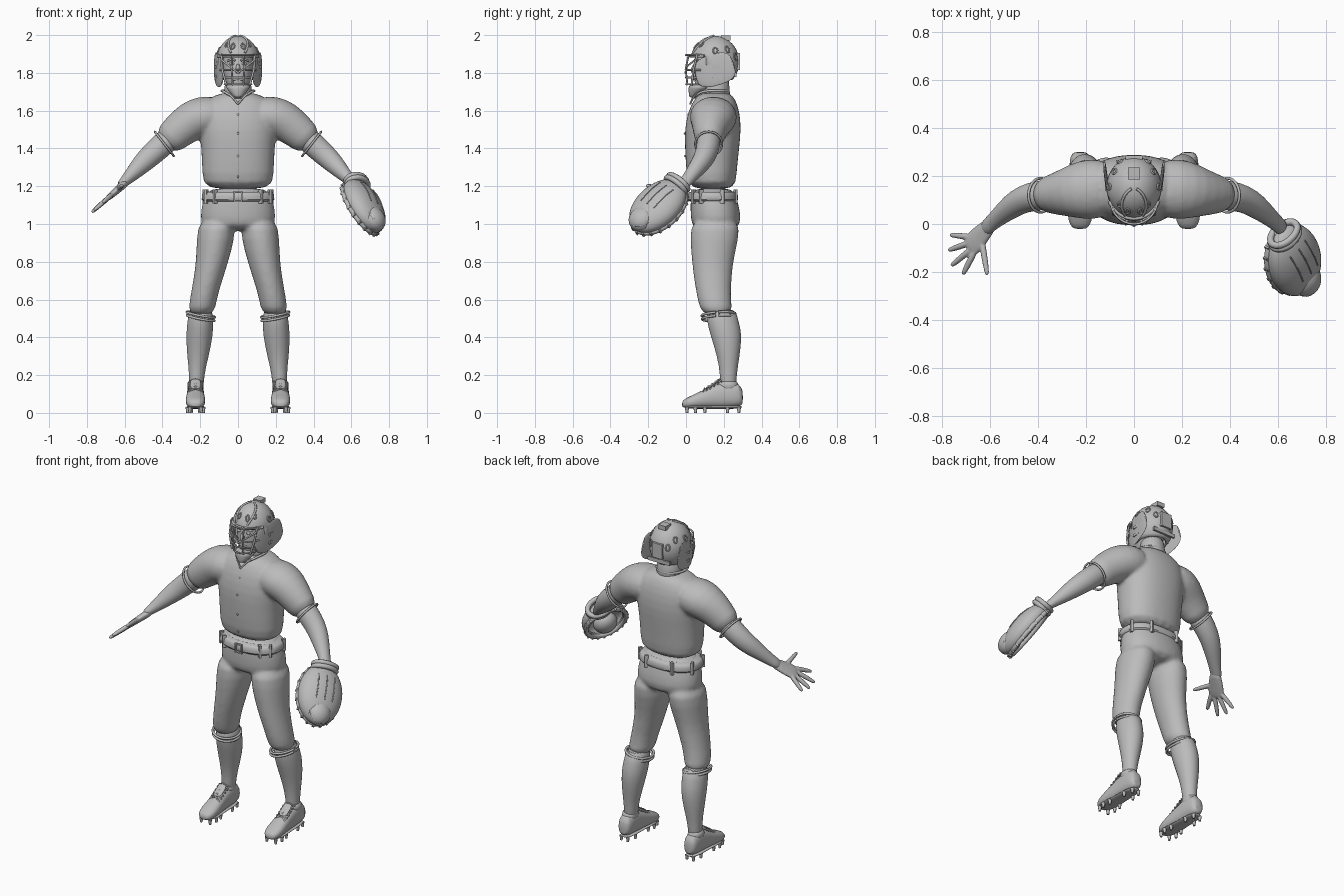
import bpy, bmesh
from math import sin, cos, pi, copysign
from mathutils import Vector, Matrix

cube = bpy.data.objects.get("Cube")
if cube:
    bpy.data.objects.remove(cube)

grey = bpy.data.materials.new("plain_grey")
grey.use_nodes = True
tone = (.5, .5, .5, 1)
grey.diffuse_color = tone
grey.node_tree.nodes["Principled BSDF"].inputs["Base Color"].default_value = tone
made = []


def finish(name, bm, subsurf=0, thick=0):
    bmesh.ops.recalc_face_normals(bm, faces=bm.faces)
    mesh = bpy.data.meshes.new(name)
    bm.to_mesh(mesh)
    bm.free()
    ob = bpy.data.objects.new(name, mesh)
    bpy.context.collection.objects.link(ob)
    mesh.materials.append(grey)
    if thick:
        ob.modifiers.new("thickness", "SOLIDIFY").thickness = thick
    if subsurf:
        ob.modifiers.new("subsurf", "SUBSURF").levels = subsurf
        ob.modifiers["subsurf"].render_levels = subsurf
    made.append(ob)
    return ob


def add_loft(bm, rings, axis=None, hint=(0, 1, 0), power=2, n=20):
    """Rings are (x, y, z, radius along hint, radius across)."""
    mids = [Vector(r[:3]) for r in rings]
    loops = []
    for i, r in enumerate(rings):
        t = Vector(axis) if axis else mids[min(i + 1, len(mids) - 1)] - mids[max(i - 1, 0)]
        t.normalize()
        a = Vector(hint)
        a = (a - t * a.dot(t)).normalized()
        b = t.cross(a)
        loop = []
        for k in range(n):
            c, s = cos(2 * pi * k / n), sin(2 * pi * k / n)
            c, s = (copysign(abs(v) ** (2 / power), v) for v in (c, s))
            loop.append(bm.verts.new(mids[i] + a * c * r[3] + b * s * r[4]))
        loops.append(loop)
    for low, high in zip(loops, loops[1:]):
        for k in range(n):
            bm.faces.new((low[k], low[k - 1], high[k - 1], high[k]))
    bm.faces.new(loops[0])
    bm.faces.new(loops[-1])


def loft(name, rings, subsurf=1, **kw):
    bm = bmesh.new()
    add_loft(bm, rings, **kw)
    return finish(name, bm, subsurf)


def fuse(ob, smooth=6):
    m = ob.modifiers.new("fuse", "REMESH")
    m.mode, m.voxel_size, m.use_smooth_shade = "VOXEL", .01, True
    m = ob.modifiers.new("soften", "SMOOTH")
    m.iterations = smooth


def tube(name, pts, r, closed=False):
    cu = bpy.data.curves.new(name, "CURVE")
    cu.dimensions, cu.bevel_depth, cu.bevel_resolution = "3D", r, 2
    cu.use_fill_caps = True
    sp = cu.splines.new("POLY")
    sp.points.add(len(pts) - 1)
    for p, q in zip(sp.points, pts):
        p.co = (*q, 1)
    sp.use_cyclic_u = closed
    ob = bpy.data.objects.new(name, cu)
    mesh = bpy.data.meshes.new_from_object(ob)
    bpy.data.objects.remove(ob)
    bm = bmesh.new()
    bm.from_mesh(mesh)
    return finish(name, bm)


def ball(name, at, size, rot=None, cuts=(), drop=None, thick=0):
    bm = bmesh.new()
    bmesh.ops.create_uvsphere(bm, u_segments=32, v_segments=20, radius=1)
    for co, no in cuts:
        bmesh.ops.bisect_plane(bm, geom=bm.verts[:] + bm.edges[:] + bm.faces[:], plane_co=co, plane_no=no)
    if drop:
        gone = [f for f in bm.faces if drop(f.calc_center_median())]
        bmesh.ops.delete(bm, geom=gone, context="FACES")
    m = Matrix.Translation(at) @ (rot or Matrix()) @ Matrix.Diagonal((*size, 1))
    bm.transform(m)
    return finish(name, bm, 0, thick)


def box(name, at, size, rot=None):
    bm = bmesh.new()
    bmesh.ops.create_cube(bm, size=1)
    bm.transform(Matrix.Translation(at) @ (rot or Matrix()) @ Matrix.Diagonal((*size, 1)))
    return finish(name, bm)


def oval(at, a, b, n=40):
    at, a, b = Vector(at), Vector(a), Vector(b)
    return [at + a * cos(2 * pi * k / n) + b * sin(2 * pi * k / n) for k in range(n)]


up = (0, 0, 1)
# Shirt: trunk and both sleeves fused
bm = bmesh.new()
add_loft(bm, [(0, .142, 1.175, .122, .182), (0, .134, 1.26, .134, .192), (0, .138, 1.4, .145, .195),
              (0, .142, 1.5, .152, .21), (0, .148, 1.6, .138, .21), (0, .152, 1.66, .11, .17),
              (0, .155, 1.7, .08, .085)], axis=up, power=2.3)
for s in (1, -1):
    add_loft(bm, [(s * .08, .15, 1.58, .12, .1), (s * .19, .145, 1.57, .13, .112), (s * .25, .138, 1.545, .115, .108),
                  (s * .32, .125, 1.49, .088, .094), (s * .395, .12, 1.42, .072, .083)])
fuse(finish("shirt", bm, 1))
# Collar, placket and buttons
tube("collar", [(x, .135 - .09 * cos(a), 1.705 - .035 * max(0, cos(a)) ** 3)
                for a, x in ((2 * pi * k / 32, .085 * sin(2 * pi * k / 32)) for k in range(32))], .007, True)
for s in (1, -1):
    tube("collar_v", [(s * .05, .055, 1.69), (s * .025, .035, 1.665), (0, .022, 1.635)], .005)
for z, y in ((1.58, .012), (1.48, -.008), (1.36, -.006), (1.25, .001)):
    ball("button", (0, y, z), (.006, .004, .006))

# Trousers: pelvis and thighs fused
bm = bmesh.new()
add_loft(bm, [(0, .142, 1.2, .115, .172), (0, .148, 1.12, .126, .188), (0, .16, 1.03, .138, .208),
              (0, .155, .96, .12, .18)], axis=up, power=2.2)
for s in (1, -1):
    add_loft(bm, [(s * .11, .158, 1.04, .135, .098), (s * .118, .15, .92, .13, .102), (s * .137, .14, .8, .11, .086),
                  (s * .16, .142, .7, .1, .078), (s * .185, .148, .6, .088, .071),
                  (s * .196, .168, .51, .088, .074)], axis=up)
fuse(finish("trousers", bm, 1), 8)

# Belt with loops and buckle
loft("belt", [(0, .143, z, .128 + d, .187 + d) for z, d in ((1.115, 0), (1.125, .008), (1.165, .003), (1.175, -.005))],
     axis=up, power=2.3, n=40)
for s in (1, -1):
    for k in (.22, .34, .62, .85):
        a = k * pi
        rot = Matrix.Rotation(-s * a, 4, "Z")
        box("belt_loop", (s * .192 * sin(a), .143 - .134 * cos(a), 1.145), (.022, .014, .075), rot)
    box("buckle_side", (s * .02, .006, 1.145), (.008, .012, .052))
for z in (1.12, 1.17):
    box("buckle_bar", (0, .006, z), (.048, .012, .008))

for s in (1, -1):
    # Lower legs
    loft("sock", [(s * .195, .185, .56, .08, .066), (s * .2, .195, .48, .084, .068), (s * .203, .212, .42, .086, .073),
                  (s * .212, .225, .3, .06, .058), (s * .219, .224, .2, .042, .038), (s * .222, .224, .09, .045, .04)],
         axis=up)
    for drop, grow in ((0, 0), (.018, -.002)):
        tube("trouser_cuff", oval((s * .197, .172, .52 - drop), (s * (.074 + grow), 0, .014), (0, .088 + grow, .006)), .007)
    # Shoes
    x = s * .225
    loft("shoe", [(x, .302, .08, .035, .025), (x, .285, .094, .06, .042), (x, .23, .1, .072, .046),
                  (x, .17, .092, .066, .045), (x, .1, .076, .05, .05), (x, .03, .058, .034, .054),
                  (x, -.005, .051, .025, .042), (x, -.022, .045, .014, .024)], axis=(0, -1, 0), hint=up, power=2.4)
    loft("shoe_collar", [(x, .225, .11, .06, .044), (x, .222, .15, .055, .044), (x, .224, .172, .05, .042)], axis=up)
    loft("shoe_tongue", [(x, .1, .125, .006, .025), (x, .15, .152, .007, .028), (x, .178, .182, .007, .026)], hint=up)
    loft("sole", [(x, .3, .031, .008, .025), (x, .24, .031, .01, .045), (x, .15, .031, .01, .04),
                  (x, .04, .031, .01, .056), (x, -.018, .034, .008, .026)], axis=(0, -1, 0), hint=up)
    for k in range(5):
        y = .09 + .02 * k
        z = .122 + .012 * k
        for e in (1, -1):
            tube("lace", [(x - e * .036, y, z - .012), (x, y + .008, z + .008), (x + e * .036, y + .018, z - .006)], .004)
    for y, w in ((.28, .022), (.22, .032), (.1, .036), (.05, .042), (.005, .03)):
        for e in (1, -1):
            loft("cleat", [(x + e * w, y, .03, .011, .011), (x + e * w, y, 0, .007, .007)], 0, n=8)
    # Bare arms
    loft("arm", [(s * .33, .125, 1.48, .062, .062), (s * .395, .12, 1.425, .064, .066), (s * .46, .106, 1.365, .058, .061),
                 (s * .51, .075, 1.318, .052, .054), (s * .565, .03, 1.26, .038, .038),
                 (s * .605, -.005, 1.22, .033, .026), (s * .625, -.025, 1.2, .034, .022)])
    tube("sleeve_hem", oval((s * .39, .12, 1.424), (s * .05, 0, .064), (0, .071, 0)), .006, True)

# Open right hand
def hand_point(x, y):
    return (-x, y, 1.215 - .88 * (x - .6))


bm = bmesh.new()
add_loft(bm, [(*hand_point(x, y), a, b) for x, y, a, b in
              ((.59, .005, .03, .025), (.63, -.035, .043, .02), (.665, -.075, .053, .018), (.695, -.105, .047, .013))])
for x0, y0, x1, y1 in ((.68, -.055, .768, -.045), (.69, -.08, .775, -.11), (.685, -.11, .763, -.175),
                       (.67, -.125, .715, -.212), (.635, -.07, .612, -.215)):
    add_loft(bm, [(*hand_point(x0 + (x1 - x0) * t, y0 + (y1 - y0) * t), r, r) for t, r in
                  ((-.2, .012), (.2, .015), (.6, .013), (.92, .011), (1, .006))], n=10, hint=up)
ob = finish("open_hand", bm, 1)
fuse(ob, 2)
ob.modifiers["fuse"].voxel_size = .005

# Mitt: hollow cup facing the palm side
d = Vector((.3, -.66, -.69)).normalized()
nrm = Vector((.75, -.35, .56))
nrm = (nrm - d * nrm.dot(d)).normalized()
w = nrm.cross(d)
turn = Matrix((d, w, nrm)).transposed().to_4x4()
mid = Vector((.668, -.15, 1.095))
ball("mitt_shell", mid, (.18, .132, .08), turn, [((0, 0, -.35), up)], lambda c: c.z < -.35, .022)
ball("mitt_web", mid + d * .115 + nrm * .02, (.075, .07, .058), turn)
rim = oval(mid - nrm * .028, d * .168, w * .123)
tube("mitt_rim", rim, .014, True)
for p in rim[::2]:
    box("mitt_lace", p + (p - mid) * .06, (.014, .012, .022), turn)
tube("mitt_web_lace", oval(mid + d * .115 + nrm * .04, d * .066, w * .062), .005, True)
for off in (0, .022):
    tube("mitt_cuff", oval(mid - d * (.15 + off) + nrm * .012, w * .068, nrm * .05), .015, True)
for k in (-1, 0, 1):
    tube("mitt_seam", [mid + d * t + w * (.05 * k) + nrm * .082 * max(0, 1 - (t / .18) ** 2 - (k * .38) ** 2) ** .5
                       for t in (-.1, -.05, 0, .05)], .003)

# Head and neck
loft("neck", [(0, .165, 1.64, .08, .085), (0, .16, 1.72, .068, .07), (0, .16, 1.8, .07, .07)], axis=up)
loft("head", [(0, .1, 1.705, .04, .035), (0, .115, 1.73, .07, .058), (0, .135, 1.78, .092, .074),
              (0, .145, 1.85, .1, .083), (0, .15, 1.92, .09, .078), (0, .15, 1.96, .05, .045)], axis=up)
loft("nose", [(0, .046, 1.85, .01, .009), (0, .038, 1.815, .016, .014), (0, .042, 1.795, .012, .016)], axis=up, n=10)
for s in (1, -1):
    ball("eye", (s * .032, .056, 1.848), (.013, .008, .008))
    tube("brow", [(s * .015, .046, 1.866), (s * .035, .05, 1.872), (s * .055, .064, 1.864)], .006)
tube("lips", [(-.025, .053, 1.765), (0, .044, 1.768), (.025, .053, 1.765)], .006)

# Helmet shell with an open face
core, size = Vector((0, .152, 1.858)), Vector((.115, .13, .138))
ball("helmet", core, size, None, [((0, 0, .2), up), ((0, -.35, 0), (0, 1, 0)), ((0, 0, -.7), up)],
     lambda c: c.z < -.7 or (c.z < .2 and c.y < -.35), .012)


def on_helmet(a, e, lift=1.01):
    v = Vector((sin(a) * cos(e), -cos(a) * cos(e), sin(e)))
    return core + Vector(p * q for p, q in zip(v, size)) * lift


tube("helmet_brim", [on_helmet(k / 8, .22, 1.02) for k in range(-9, 10)], .008)
box("helmet_crest", (0, .21, 1.985), (.05, .05, .026))
box("helmet_back_plate", (0, .277, 1.86), (.07, .016, .09))
box("strap_across", (0, .262, 1.79), (.15, .012, .022))
for s in (1, -1):
    tube("helmet_ridge", [on_helmet(s * (.35 + k * .12), .35 + k * .16) for k in range(8)], .006)
    for a, e in ((.3, .65), (.75, .75), (1.6, .45), (2.2, .5), (2.6, .2)):
        tube("vent", [on_helmet(s * (a + .1 * cos(t)), e + .13 * sin(t)) for t in (k * pi / 6 for k in range(12))], .004, True)
    # Flared side guards
    loft("side_guard", [(s * .075, .045, 1.79, .06, .007), (s * .1, .1, 1.8, .085, .008),
                        (s * .114, .17, 1.82, .085, .008), (s * .121, .225, 1.84, .08, .007),
                        (s * .123, .255, 1.85, .045, .005)], hint=up)
    for z in (1.83, 1.78):
        box("guard_slot", (s * .118, .16, z), (.008, .045, .016))
    # Face cage uprights and diagonals
    tube("cage_upright", [(s * .03, .015, 1.9), (s * .034, -.002, 1.82), (s * .028, .008, 1.735)], .005)
    tube("cage_side", [(s * .088, .06, 1.9), (s * .085, .04, 1.82), (s * .062, .03, 1.735)], .006)
    tube("cage_diagonal", [(s * .09, .05, 1.87), (s * .045, .005, 1.835), (0, -.003, 1.8)], .005)
for z, r in ((1.895, .098), (1.815, .098), (1.775, .088), (1.74, .072)):
    tube("cage_bar", [(r * sin(a), .1 - .1 * cos(a), z) for a in (k * pi / 16 for k in range(-7, 8))], .005)
loft("chin_guard", [(0, .078, 1.745, .065, .077), (0, .07, 1.715, .058, .06), (0, .045, 1.685, .03, .034),
                    (0, .032, 1.668, .014, .016)], axis=up)

bpy.ops.object.select_all(action="DESELECT")
for ob in made:
    ob.select_set(True)
bpy.context.view_layer.objects.active = made[0]
bpy.ops.object.shade_smooth_by_angle(angle=.8)
